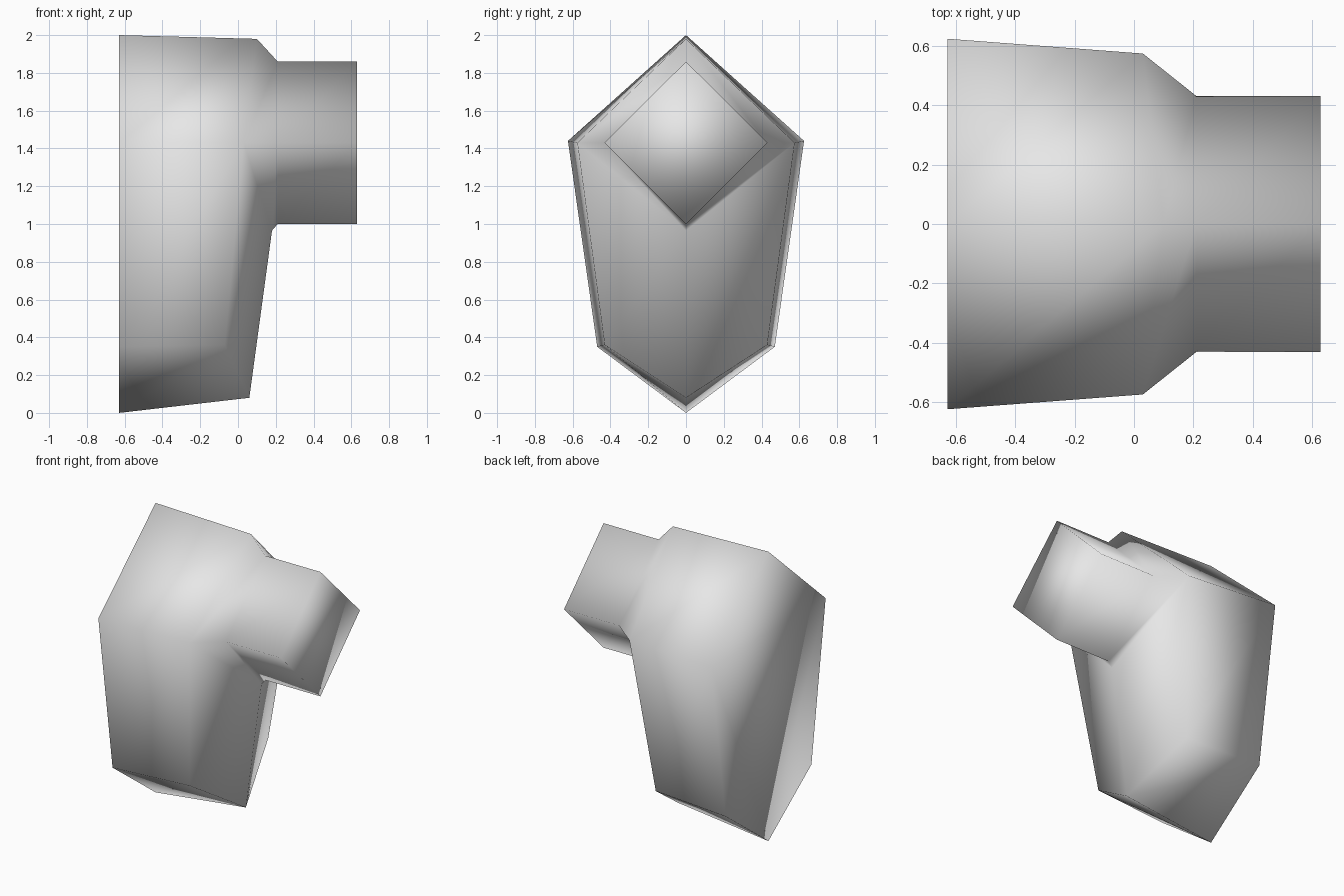
import bpy
import bmesh

cube = bpy.data.objects.get("Cube")
if cube:
    bpy.data.objects.remove(cube, do_unlink=True)

# Plain grey finish
grey = bpy.data.materials.new("light_grey")
grey.use_nodes = True
colour = (0.8, 0.8, 0.8, 1)
grey.diffuse_color = colour
grey.node_tree.nodes["Principled BSDF"].inputs["Base Color"].default_value = colour

bm = bmesh.new()


def ring(*half):
    """Closed ring from its +y half, listed from top point to bottom point."""
    right = [bm.verts.new(p) for p in half]
    left = [bm.verts.new((x, -y, z)) for x, y, z in reversed(half[1:-1])]
    return right + left


def bridge(a, b):
    n = len(a)
    for i in range(n):
        j = (i + 1) % n
        bm.faces.new((a[i], a[j], b[j], b[i]))


# Hexagonal back plate and the smaller, slanted front rim
back = ring((-0.63, 0, 2), (-0.63, 0.625, 1.44), (-0.63, 0.47, 0.35), (-0.63, 0, 0))
rim = ring((0.10, 0, 1.98), (0.03, 0.575, 1.43), (-0.07, 0.43, 0.36), (0.06, 0, 0.08))
bridge(back, rim)
bm.faces.new(back)

# Tapered lower front, meeting in a centre ridge under the neck
chin = bm.verts.new((0.18, 0, 0.965))
top, side_l, low_l, bottom, low_r, side_r = rim
bm.faces.new((side_l, low_l, bottom, chin))
bm.faces.new((chin, bottom, low_r, side_r))

# Square neck standing on its corner
collar, end = (ring((x, 0, 1.86), (x, 0.432, 1.43), (x, 0, 1)) for x in (0.21, 0.63))
bridge([top, side_l, chin, side_r], collar)
bridge(collar, end)
bm.faces.new(end)

bmesh.ops.recalc_face_normals(bm, faces=bm.faces[:])
for face in bm.faces:
    face.smooth = True

mesh = bpy.data.meshes.new("body_with_neck")
bm.to_mesh(mesh)
bm.free()
mesh.materials.append(grey)
body = bpy.data.objects.new("body_with_neck", mesh)
bpy.context.collection.objects.link(body)
